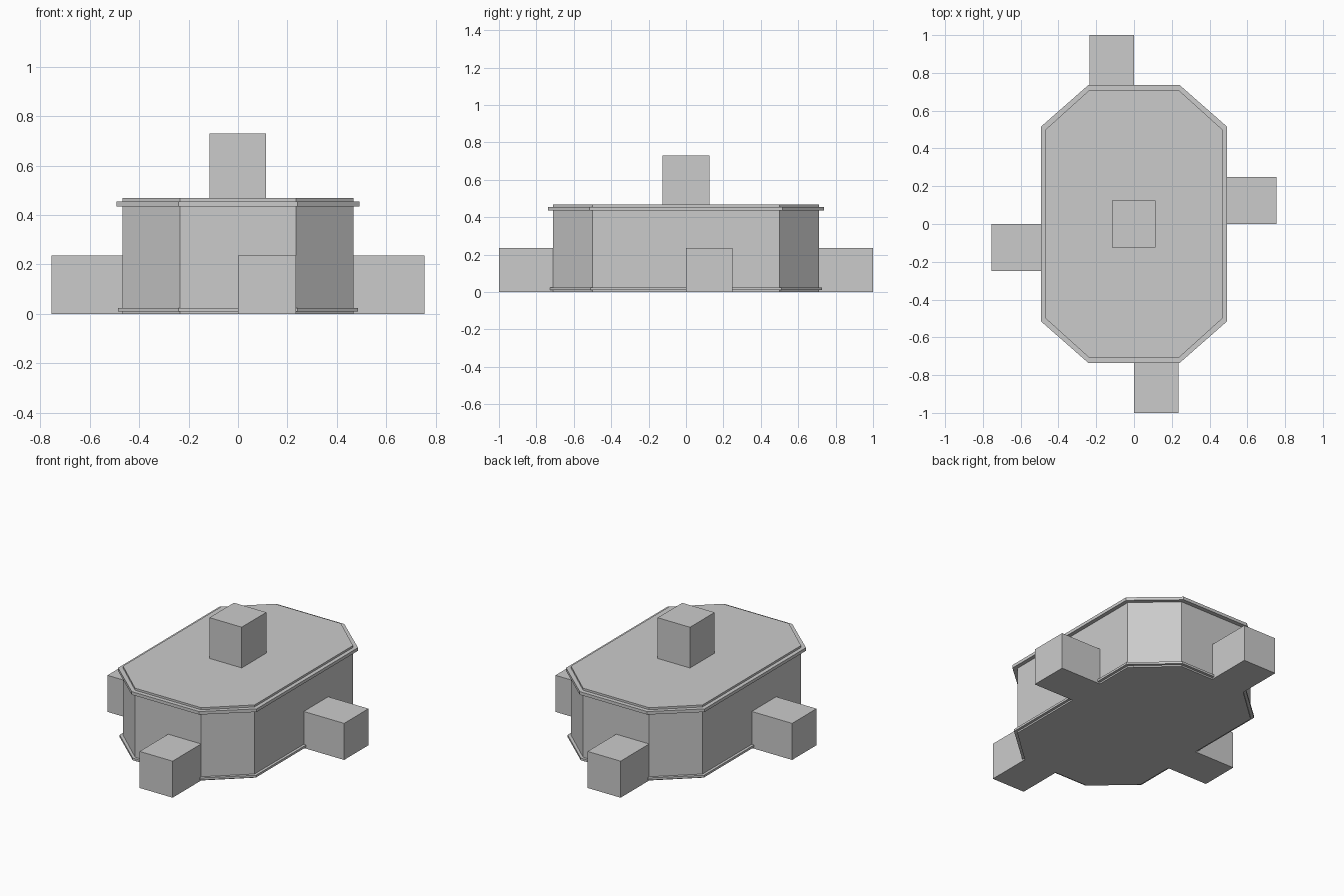
import bpy, bmesh

if "Cube" in bpy.data.objects:
    bpy.data.objects.remove(bpy.data.objects["Cube"])


def prism(name, outline, z0, z1):
    """Closed prism from a counter-clockwise outline."""
    bm = bmesh.new()
    face = bm.faces.new([bm.verts.new((x, y, z0)) for x, y in outline])
    ext = bmesh.ops.extrude_face_region(bm, geom=[face], use_keep_orig=True)
    top = [v for v in ext["geom"] if isinstance(v, bmesh.types.BMVert)]
    bmesh.ops.translate(bm, verts=top, vec=(0, 0, z1 - z0))
    bmesh.ops.recalc_face_normals(bm, faces=bm.faces)
    mesh = bpy.data.meshes.new(name)
    bm.to_mesh(mesh)
    bm.free()
    obj = bpy.data.objects.new(name, mesh)
    bpy.context.collection.objects.link(obj)
    return obj


def octagon(x_in, x_out, y_in, y_out):
    q = [(x_out, y_in), (x_in, y_out)]
    half = q + [(-x, y) for x, y in reversed(q)]
    return half + [(-x, -y) for x, y in half]


def box(name, x0, x1, y0, y1, z0, z1):
    return prism(name, [(x0, y0), (x1, y0), (x1, y1), (x0, y1)], z0, z1)


# Eight-sided main building with thin projecting bands
prism("main_body", octagon(0.235, 0.468, 0.50, 0.71), 0, 0.468)
prism("roof_band", octagon(0.24, 0.493, 0.515, 0.737), 0.435, 0.455)
prism("base_band", octagon(0.24, 0.485, 0.51, 0.727), 0.01, 0.024)

# Block on the roof
box("roof_block", -0.116, 0.114, -0.125, 0.125, 0.468, 0.73)

# Offset blocks on the four sides, in half-turn pairs
for s, end, side in ((1, "front", "right"), (-1, "back", "left")):
    xs, ys = sorted((0, s * 0.235)), sorted((-s * 0.71, -s * 1.0))
    box(end + "_block", *xs, *ys, 0, 0.235)
    xs, ys = sorted((s * 0.468, s * 0.755)), sorted((0, s * 0.248))
    box(side + "_block", *xs, *ys, 0, 0.235)
